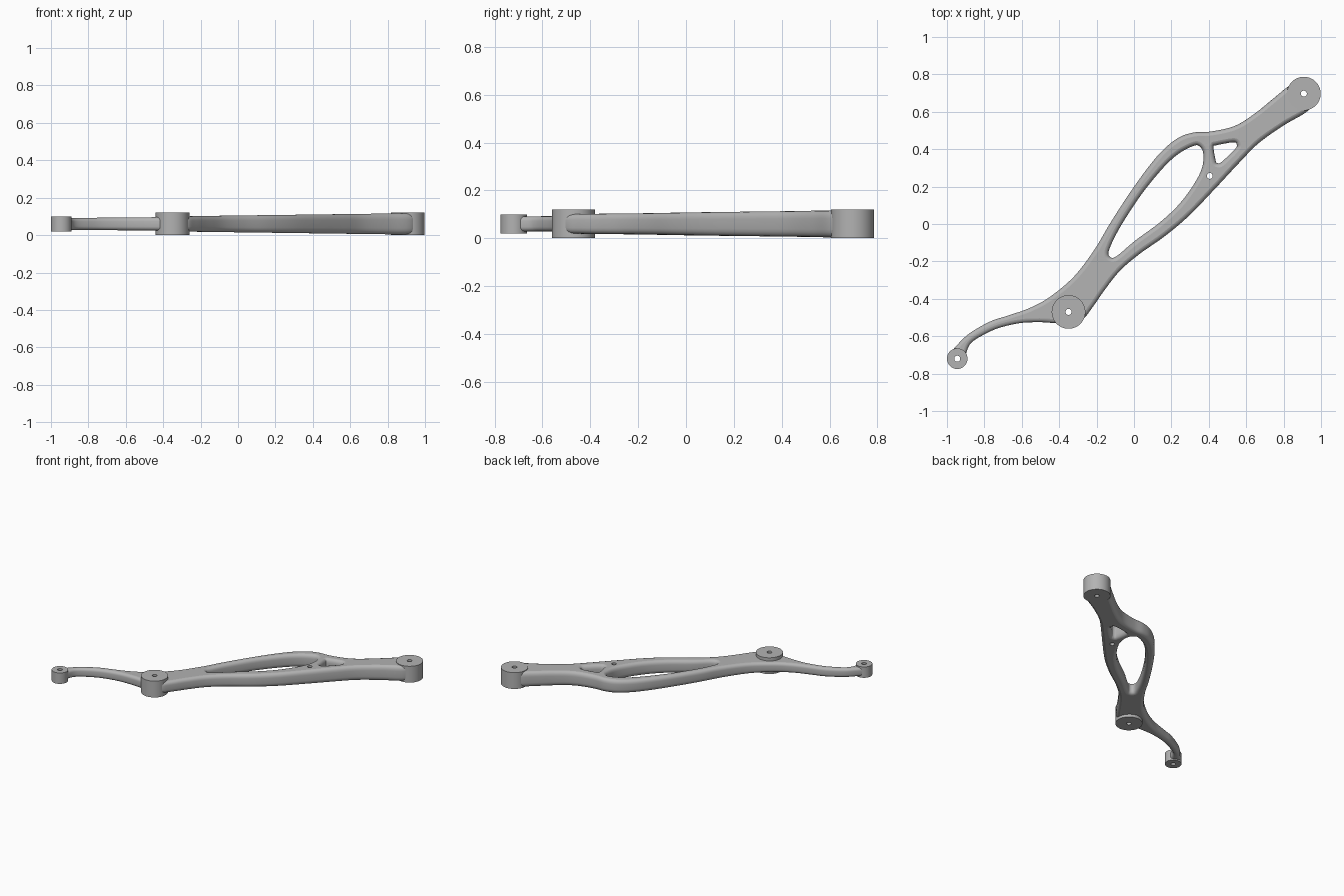
import bpy, bmesh, math
from mathutils import Vector

old = bpy.data.objects.get("Cube")
if old:
    bpy.data.objects.remove(old)

metal = bpy.data.materials.new("satin_grey")
metal.use_nodes = True
GREY = (0.45, 0.45, 0.45, 1)
metal.diffuse_color = GREY
metal.node_tree.nodes["Principled BSDF"].inputs["Base Color"].default_value = GREY

MID = 0.06      # height of the centre plane
BORE = 0.016


def finish(bm, name):
    bmesh.ops.recalc_face_normals(bm, faces=bm.faces)
    mesh = bpy.data.meshes.new(name)
    bm.to_mesh(mesh)
    bm.free()
    mesh.materials.append(metal)
    obj = bpy.data.objects.new(name, mesh)
    bpy.context.collection.objects.link(obj)
    return obj


def circle(center, radius, count=32):
    return [Vector((center[0] + radius * math.cos(math.tau * i / count),
                    center[1] + radius * math.sin(math.tau * i / count)))
            for i in range(count)]


def smooth_loop(points, steps=6):
    """Closed Catmull-Rom curve through the points."""
    pts = [Vector(p) for p in points]
    out = []
    for i in range(len(pts)):
        a, b, c, d = (pts[(i + k) % len(pts)] for k in (-1, 0, 1, 2))
        for s in range(steps):
            t = s / steps
            out.append(0.5 * (2 * b + (c - a) * t + (2 * a - 5 * b + 4 * c - d) * t ** 2
                              + (3 * b - a - 3 * c + d) * t ** 3))
    return out


def wind(loop, ccw):
    """Order a loop so that the material lies on its left."""
    area = sum(p.x * q.y - q.x * p.y for p, q in zip(loop, loop[1:] + loop[:1]))
    return loop if (area > 0) == ccw else loop[::-1]


def half_height(x):
    keys = [(-0.95, 0.031), (-0.42, 0.036), (-0.2, 0.042), (0.85, 0.056)]
    for (x0, h0), (x1, h1) in zip(keys, keys[1:]):
        if x <= x1:
            t = max(0, (x - x0) / (x1 - x0))
            return h0 + (h1 - h0) * t
    return keys[-1][1]


def bridge(bm, lower, upper):
    n = len(lower)
    for i in range(n):
        j = (i + 1) % n
        bm.faces.new((lower[i], lower[j], upper[j], upper[i])).smooth = True


def ring_edges(bm, ring):
    return [bm.edges.get((ring[i - 1], ring[i])) for i in range(len(ring))]


def rounded_plate(name, loops):
    """Plate from (loop, is_rounded) pairs, first the outline and then the holes."""
    bm = bmesh.new()
    arcs = [math.radians(a) for a in (0, 22.5, 45, 67.5, 90)]
    layers = [(-1, a) for a in reversed(arcs)] + [(1, a) for a in arcs]
    bottom, top = [], []
    for k, (loop, is_rounded) in enumerate(loops):
        loop = wind(loop, k == 0)
        n = len(loop)
        rings = []
        for side, angle in layers:
            ring = []
            for i, p in enumerate(loop):
                along = (loop[(i + 1) % n] - loop[i - 1]).normalized()
                h = half_height(p.x)
                inset = min(0.6 * h, 0.022) * (1 - math.cos(angle)) * is_rounded
                q = p + Vector((-along.y, along.x)) * inset
                rise = 0.4 * h + 0.6 * h * math.sin(angle)
                ring.append(bm.verts.new((q.x, q.y, MID + side * rise)))
            rings.append(ring)
        for lower, upper in zip(rings, rings[1:]):
            bridge(bm, lower, upper)
        bottom += ring_edges(bm, rings[0])
        top += ring_edges(bm, rings[-1])
    for edges, up in ((bottom, -1), (top, 1)):
        bmesh.ops.triangle_fill(bm, edges=edges, use_beauty=True, normal=(0, 0, up))
    return finish(bm, name)


def boss(name, center, radius, z0, z1):
    """Upright cylinder with a through bore."""
    bm = bmesh.new()
    section = [(radius, z0), (radius, z1), (BORE, z1), (BORE, z0)]
    rings = [[bm.verts.new((p.x, p.y, z)) for p in circle(center, r, 64)]
             for r, z in section]
    for i in range(4):
        bridge(bm, rings[i], rings[(i + 1) % 4])
    bm.normal_update()
    for f in bm.faces:
        f.smooth = abs(f.normal.z) < 0.5
    return finish(bm, name)


# Centres of the bored bosses and of the small pin hole
PIVOT, END, TIP, PIN = (-0.35, -0.47), (0.908, 0.697), (-0.945, -0.72), (0.405, 0.257)

# Arm outline, from the thin tip along the back edge and home along the front edge
outline = [
    (-0.985, -0.70), (-0.95, -0.652), (-0.88, -0.585), (-0.77, -0.522), (-0.675, -0.49),
    (-0.56, -0.45), (-0.45, -0.39), (-0.32, -0.28), (-0.21, -0.135), (-0.13, 0),
    (-0.02, 0.17), (0.085, 0.315), (0.165, 0.405), (0.245, 0.465), (0.325, 0.49),
    (0.415, 0.495), (0.54, 0.525), (0.645, 0.59), (0.75, 0.675), (0.83, 0.738),
    (0.9, 0.76), (0.97, 0.7), (0.935, 0.61), (0.805, 0.53), (0.67, 0.435),
    (0.565, 0.33), (0.43, 0.185), (0.295, 0.045), (0.165, -0.065), (0.03, -0.16),
    (-0.075, -0.25), (-0.155, -0.35), (-0.225, -0.45), (-0.275, -0.51), (-0.35, -0.535),
    (-0.425, -0.53), (-0.505, -0.525), (-0.61, -0.53), (-0.72, -0.555), (-0.80, -0.59),
    (-0.87, -0.635), (-0.897, -0.69), (-0.905, -0.745), (-0.945, -0.767), (-0.98, -0.75)]

# Long window and the small three-sided window
long_window = [
    (0.35, 0.415), (0.32, 0.418), (0.245, 0.38), (0.165, 0.31), (0.06, 0.185),
    (-0.02, 0.07), (-0.09, -0.045), (-0.135, -0.145), (-0.125, -0.178), (-0.09, -0.17),
    (0.005, -0.09), (0.14, 0.01), (0.245, 0.11), (0.325, 0.22), (0.365, 0.305),
    (0.37, 0.38)]
small_window = [
    (0.425, 0.41), (0.437, 0.42), (0.53, 0.437), (0.549, 0.425), (0.542, 0.403),
    (0.47, 0.333), (0.448, 0.325), (0.437, 0.338)]

holes = [(smooth_loop(long_window), 1), (smooth_loop(small_window), 1),
         (circle(PIN, BORE), 0)]
holes += [(circle(c, BORE + 0.002), 0) for c in (PIVOT, END, TIP)]
rounded_plate("lever_arm", [(smooth_loop(outline), 1)] + holes)

boss("pivot_boss", PIVOT, 0.09, 0, 0.12)
boss("end_boss", END, 0.09, 0, 0.12)
boss("tip_boss", TIP, 0.055, 0.02, 0.1)
